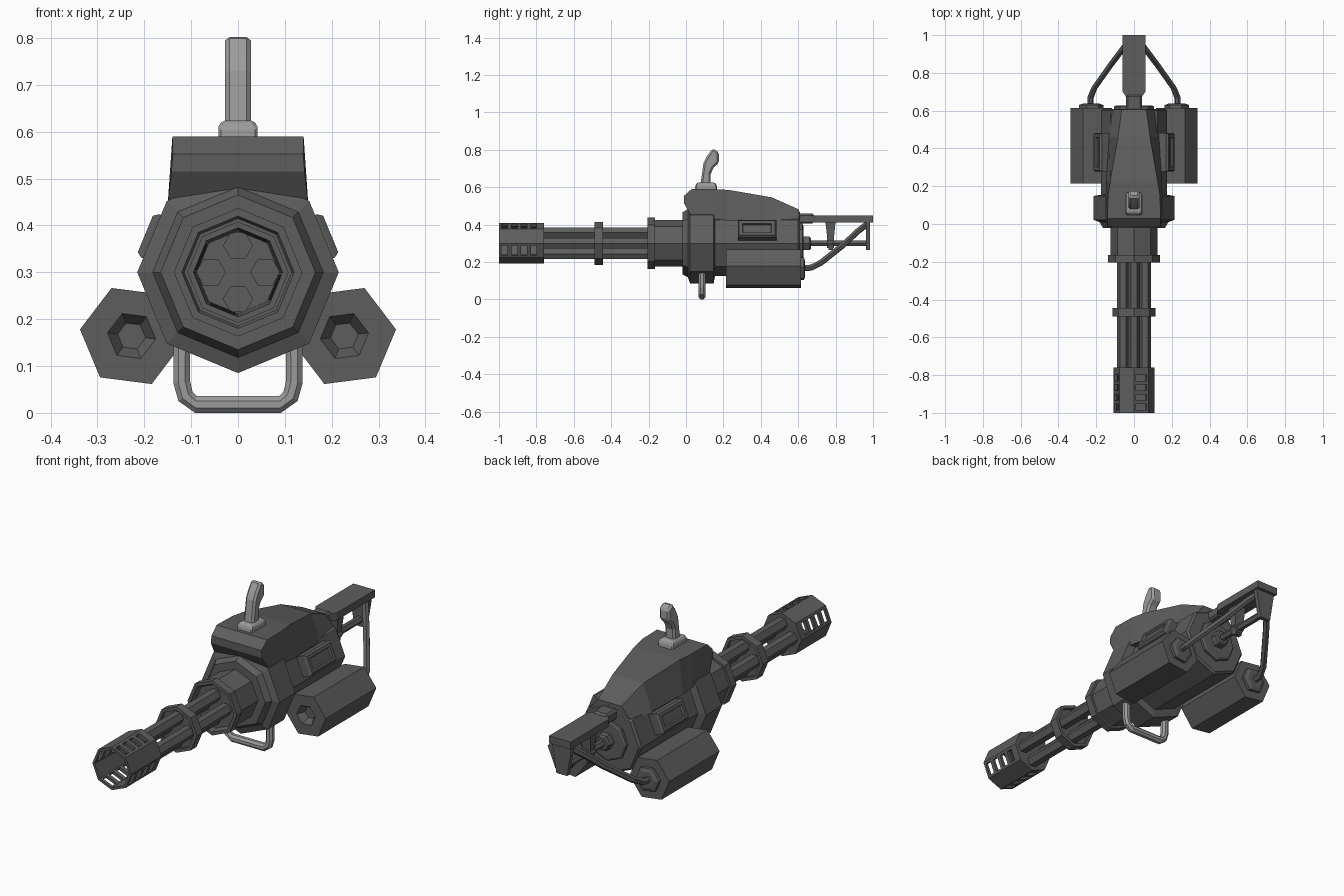
import bpy, bmesh
from math import cos, sin, pi, radians
from mathutils import Vector, Matrix

if "Cube" in bpy.data.objects:
    bpy.data.objects.remove(bpy.data.objects["Cube"])


def material(name, v):
    m = bpy.data.materials.new(name)
    m.diffuse_color = (v, v, v, 1)
    m.use_nodes = True
    m.node_tree.nodes["Principled BSDF"].inputs["Base Color"].default_value = m.diffuse_color
    return m


DARK = material("dark_metal", 0.11)
LIGHT = material("light_grip", 0.33)
AXIS_Z = 0.30


def finish(name, bm, mat=DARK, mirror=False):
    bmesh.ops.remove_doubles(bm, verts=bm.verts, dist=1e-5)
    if mirror:
        g = bmesh.ops.duplicate(bm, geom=bm.verts[:] + bm.edges[:] + bm.faces[:])["geom"]
        for v in g:
            if isinstance(v, bmesh.types.BMVert):
                v.co.x *= -1
    bmesh.ops.recalc_face_normals(bm, faces=bm.faces)
    me = bpy.data.meshes.new(name)
    bm.to_mesh(me)
    bm.free()
    me.materials.append(mat)
    ob = bpy.data.objects.new(name, me)
    bpy.context.collection.objects.link(ob)
    return ob


def add_loft(bm, rings):
    """Skin equal-length rings and close both ends."""
    vs = [[bm.verts.new(p) for p in r] for r in rings]
    n = len(vs[0])
    for a, b in zip(vs, vs[1:]):
        for i in range(n):
            bm.faces.new((a[i], a[(i + 1) % n], b[(i + 1) % n], b[i]))
    bm.faces.new(vs[0])
    bm.faces.new(vs[-1])


def lathe(name, profile, x=0, z=AXIS_Z, sides=8, phase=0, **kw):
    """Turn (radius, y) pairs around a lengthwise axis."""
    bm = bmesh.new()
    rings = []
    for r, y in profile:
        rings.append([(x + r * cos(phase + 2 * pi * i / sides), y,
                       z + r * sin(phase + 2 * pi * i / sides)) for i in range(sides)])
    add_loft(bm, rings)
    return finish(name, bm, **kw)


def loft(name, rings, **kw):
    bm = bmesh.new()
    add_loft(bm, rings)
    return finish(name, bm, **kw)


def tube(name, path, r, sides, ref, **kw):
    pts = [Vector(p) for p in path]
    rings = []
    for i, p in enumerate(pts):
        d = (pts[min(i + 1, len(pts) - 1)] - pts[max(i - 1, 0)]).normalized()
        s = d.cross(Vector(ref)).normalized()
        u = s.cross(d)
        rings.append([p + r * (s * cos(2 * pi * (k + .5) / sides) + u * sin(2 * pi * (k + .5) / sides))
                      for k in range(sides)])
    return loft(name, rings, **kw)


def rect(hx, y0, y1, z):
    return [(-hx, y0, z), (hx, y0, z), (hx, y1, z), (-hx, y1, z)]


def bevel(ob, w):
    m = ob.modifiers.new("bevel", "BEVEL")
    m.width = w
    m.segments = 1


# muzzle shroud, hollow, slotted on every second face
muzzle = lathe("muzzle_shroud", [(.088, -.775), (.095, -1), (.108, -1), (.108, -.76), (.088, -.76)])
bm = bmesh.new()
for k in range(4):
    turn = Matrix.Rotation(radians(22.5 - 90 * k), 4, 'Y')
    for y in (-.97, -.918, -.866, -.814):
        m = Matrix.Translation((0, 0, AXIS_Z)) @ turn @ Matrix.Translation((.095, y, 0))
        bmesh.ops.create_cube(bm, size=1, matrix=m @ Matrix.Diagonal((.05, .032, .058, 1)))
cutter = finish("slot_cutter", bm)
cutter.hide_render = True
mod = muzzle.modifiers.new("slots", "BOOLEAN")
mod.operation = 'DIFFERENCE'
mod.solver = 'EXACT'
mod.object = cutter
bpy.context.view_layer.objects.active = muzzle
bpy.ops.object.modifier_apply(modifier=mod.name)
bpy.data.objects.remove(cutter)

# four barrels, clamp ring and hub
for i, (dx, dz) in enumerate(((.058, 0), (-.058, 0), (0, .057), (0, -.057))):
    lathe(f"barrel_{i + 1}", [(.032, -.785), (.032, -.17)], dx, AXIS_Z + dz, 6)
lathe("barrel_clamp", [(.098, -.475), (.098, -.49), (.115, -.49), (.115, -.445), (.098, -.445), (.098, -.46)])
lathe("barrel_hub", [(.11, -.18), (.12, -.205), (.137, -.205), (.137, -.165), (.125, -.165), (.125, .01)])

# main housing
lathe("front_collar", [(.14, -.02), (.165, -.02), (.182, .01), (.215, .022), (.215, .148), (.175, .155)])
lathe("main_body", [(.175, .1), (.175, .60), (.165, .61)])
lathe("rear_plate", [(.105, .60), (.105, .622), (.095, .627)])

# top hood: y, lower half width and height, upper half width and height
hood = [(-.012, .142, .515, .139, .552), (.03, .15, .445, .14, .59), (.15, .15, .43, .138, .589),
        (.23, .147, .42, .125, .585), (.46, .132, .415, .085, .545), (.605, .12, .415, .065, .48)]
loft("top_hood", [[(-wb, y, zb), (wb, y, zb), (wt, y, zt), (-wt, y, zt)] for y, wb, zb, wt, zt in hood])

# side panels with recessed centre, tilted onto the upper body faces
bm = bmesh.new()
tilt = Matrix.Translation((0, 0, AXIS_Z)) @ Matrix.Rotation(radians(-22.5), 4, 'Y')
rings = []
for out, hy, hz in ((.15, .103, .050), (.203, .103, .050), (.214, .096, .042), (.214, .078, .026), (.203, .074, .022)):
    rings.append([tilt @ Vector((out, .38 + a * hy, b * hz)) for a, b in ((-1, -1), (1, -1), (1, 1), (-1, 1))])
add_loft(bm, rings)
finish("side_panels", bm, mirror=True)

# side canisters with front sockets and rear caps
ph = radians(7.3)
lathe("side_canisters", [(.030, .25), (.052, .215), (.111, .215), (.111, .615)],
      .227, .164, 6, ph, mirror=True)
lathe("canister_caps", [(.065, .61), (.065, .63), (.045, .637)], .227, .164, 6, ph, mirror=True)

# hoses from canisters to the rear bracket
tube("feed_hoses", [(.23, .62, .165), (.23, .67, .17), (.21, .72, .195), (.125, .84, .29),
                    (.065, .92, .365), (.03, .965, .40)], .017, 6, (1, 0, .2), mirror=True)

# rear bracket: mount block, beam, strut and end plate
bevel(loft("bracket_mount", [rect(.042, .58, .685, .405), rect(.042, .58, .685, .458)]), .01)
loft("bracket_beam", [[(-w, y, .412), (w, y, .412), (w, y, .449), (-w, y, .449)]
                      for y, w in ((.67, .04), (.70, .06), (1.0, .06))])
loft("bracket_strut", [rect(.018, .762, .785, .265), rect(.032, .745, .80, .42)])
loft("bracket_end_plate", [rect(.03, .963, .985, .265), rect(.055, .963, .985, .42)])
lathe("rear_nut", [(.042, .61), (.042, .66), (.034, .667)], sides=6)
lathe("rear_rod", [(.018, .65), (.018, .975)], sides=6)
lathe("rod_collar", [(.03, .755), (.03, .79)], sides=6)

# top grip on its base
bevel(loft("grip_base", [rect(.042, .047, .168, .575), rect(.042, .05, .165, .61), rect(.034, .06, .155, .624)],
           mat=LIGHT), .006)
grip = [(.075, .60), (.132, .60), (.132, .67), (.148, .705), (.176, .73), (.176, .787), (.142, .807),
        (.112, .765), (.094, .73)]
bevel(loft("top_grip", [[(s * .028, y, z) for y, z in grip] for s in (-1, 1)], mat=LIGHT), .01)

# lower carrying loop
half = [(.12, .17), (.12, .065), (.112, .035), (.09, .018)]
loop = [(x, .085, z) for x, z in half] + [(-x, .085, z) for x, z in reversed(half)]
tube("lower_handle", loop, .0195, 8, (0, 1, 0), mat=LIGHT)
